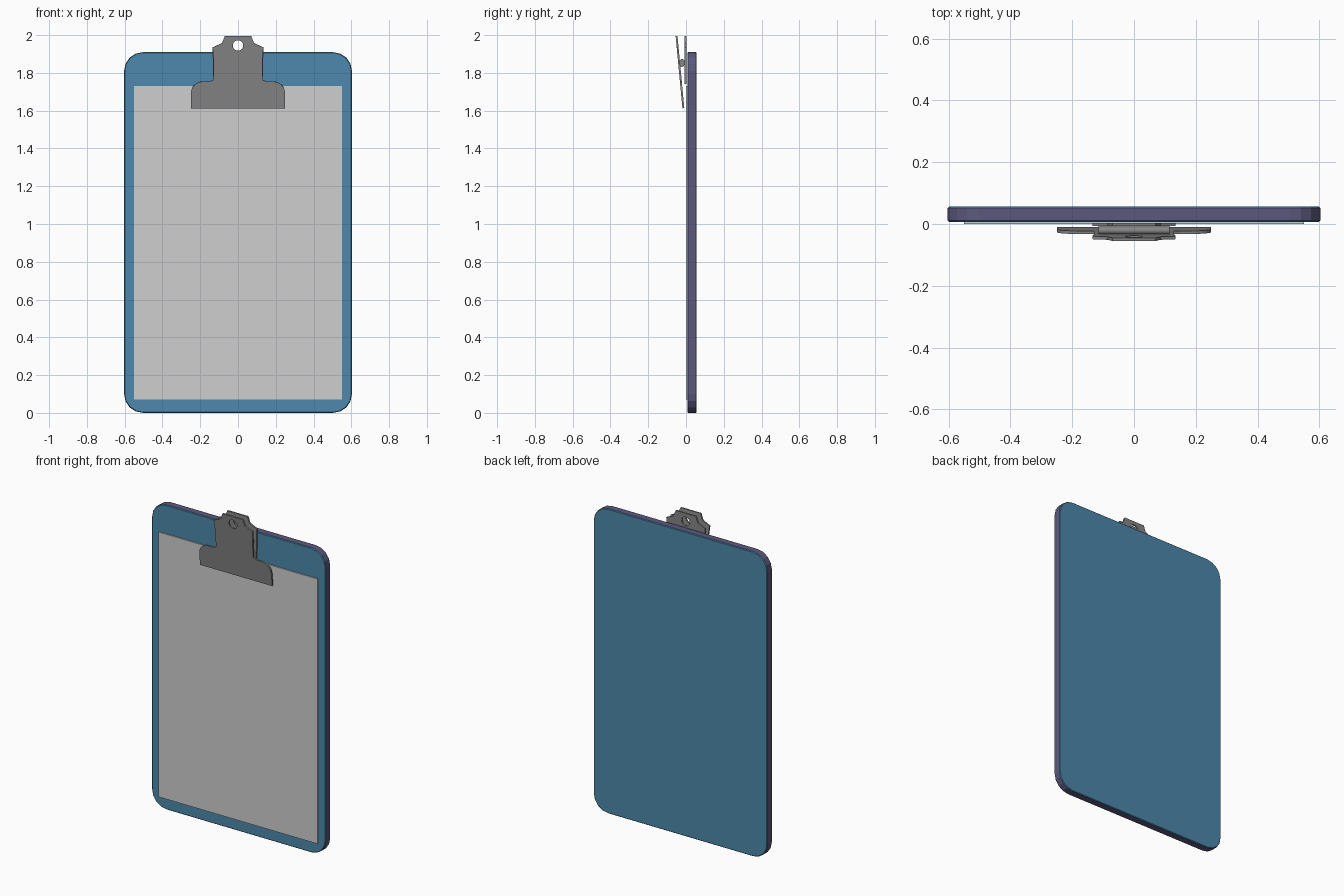
import bpy, bmesh, math

if "Cube" in bpy.data.objects:
    bpy.data.objects.remove(bpy.data.objects["Cube"])


def material(name, srgb):
    m = bpy.data.materials.new(name)
    lin = [((c / 255 + 0.055) / 1.055) ** 2.4 for c in srgb]
    m.diffuse_color = (*lin, 1)
    m.use_nodes = True
    m.node_tree.nodes["Principled BSDF"].inputs["Base Color"].default_value = m.diffuse_color
    return m


blue = material("board blue", (77, 137, 172))
purple = material("edge purple", (91, 89, 125))
white = material("paper grey white", (207, 207, 207))
steel = material("clip grey", (134, 134, 134))


def arc(cx, cz, r, a0, a1, n):
    return [(cx + r * math.cos(math.radians(a0 + (a1 - a0) * i / n)),
             cz + r * math.sin(math.radians(a0 + (a1 - a0) * i / n))) for i in range(n + 1)]


def make_object(name, bm, mats):
    me = bpy.data.meshes.new(name)
    bm.to_mesh(me)
    bm.free()
    ob = bpy.data.objects.new(name, me)
    bpy.context.collection.objects.link(ob)
    for m in mats:
        me.materials.append(m)
    return ob


def slab(name, pts, y0, y1, mats, bevel=0.0):
    """Closed x/z outline extruded from y0 to y1."""
    bm = bmesh.new()
    f = bm.faces.new([bm.verts.new((x, y0, z)) for x, z in pts])
    ext = bmesh.ops.extrude_face_region(bm, geom=[f])["geom"]
    bmesh.ops.translate(bm, vec=(0, y1 - y0, 0),
                        verts=[v for v in ext if isinstance(v, bmesh.types.BMVert)])
    if not any(face is f for face in bm.faces):
        bm.faces.new([v for v in f.verts])
    if bevel:
        rims = [e for e in bm.edges if abs(e.verts[0].co.y - e.verts[1].co.y) < 1e-5]
        bmesh.ops.bevel(bm, geom=rims, offset=bevel, segments=1, affect='EDGES')
    bmesh.ops.recalc_face_normals(bm, faces=bm.faces[:])
    if len(mats) > 1:  # outer band gets the second colour
        for face in bm.faces:
            face.material_index = 1 if abs(face.normal.y) < 0.3 else 0
    return make_object(name, bm, mats)


def plate(name, half, y_at, thick):
    """Half outline mirrored across x = 0 and thickened; y_at(z) sets the lean."""
    bm = bmesh.new()
    bm.faces.new([bm.verts.new((x, y_at(z), z)) for x, z in half])
    ob = make_object(name, bm, [steel])
    mir = ob.modifiers.new("mirror", 'MIRROR')
    mir.use_clip = True
    sol = ob.modifiers.new("thickness", 'SOLIDIFY')
    sol.thickness, sol.offset = thick, 0
    return ob


# Board with rounded corners and a differently coloured edge band
R, W, H = 0.10, 0.603, 1.91
outline = (arc(W - R, H - R, R, 90, 0, 4) + arc(W - R, R, R, 0, -90, 4)
           + arc(-W + R, R, R, -90, -180, 4) + arc(-W + R, H - R, R, 180, 90, 4))
slab("board", outline, 0.007, 0.056, [blue, purple], 0.004)

# Paper sheet
slab("paper", [(-0.55, 0.07), (0.55, 0.07), (0.55, 1.73), (-0.55, 1.73)], 0.0, 0.0075, [white])

# Clip: shared head outline with half of the hanging hole
head = [(0.135, 1.935), (0.085, 1.957), (0.07, 1.995), (0.0, 1.995)]
hole = [(max(x, 0), z) for x, z in arc(0, 1.945, 0.028, 90, -90, 8)]

jaw = ([(0, 1.613), (0.25, 1.613), (0.25, 1.69)] + arc(0.185, 1.69, 0.065, 20, 90, 4)
       + [(0.15, 1.755), (0.129, 1.763), (0.129, 1.87)])
plate("clip_front_jaw", jaw + head + hole, lambda z: -0.014 - 0.094 * (z - 1.613), 0.01)
plate("clip_back_plate", [(0, 1.74), (0.13, 1.74)] + head + hole, lambda z: -0.002, 0.01)

# Spring barrel between the plates
bm = bmesh.new()
bmesh.ops.create_cone(bm, cap_ends=True, segments=16, radius1=1, radius2=1, depth=0.23)
for v in bm.verts:
    x, y, z = v.co
    v.co = (z, -0.021 + 0.015 * y, 1.853 + 0.021 * x)
bmesh.ops.recalc_face_normals(bm, faces=bm.faces[:])
spring = make_object("clip_spring", bm, [steel])
bpy.context.view_layer.objects.active = spring
spring.select_set(True)
bpy.ops.object.shade_smooth_by_angle(angle=math.radians(40))
